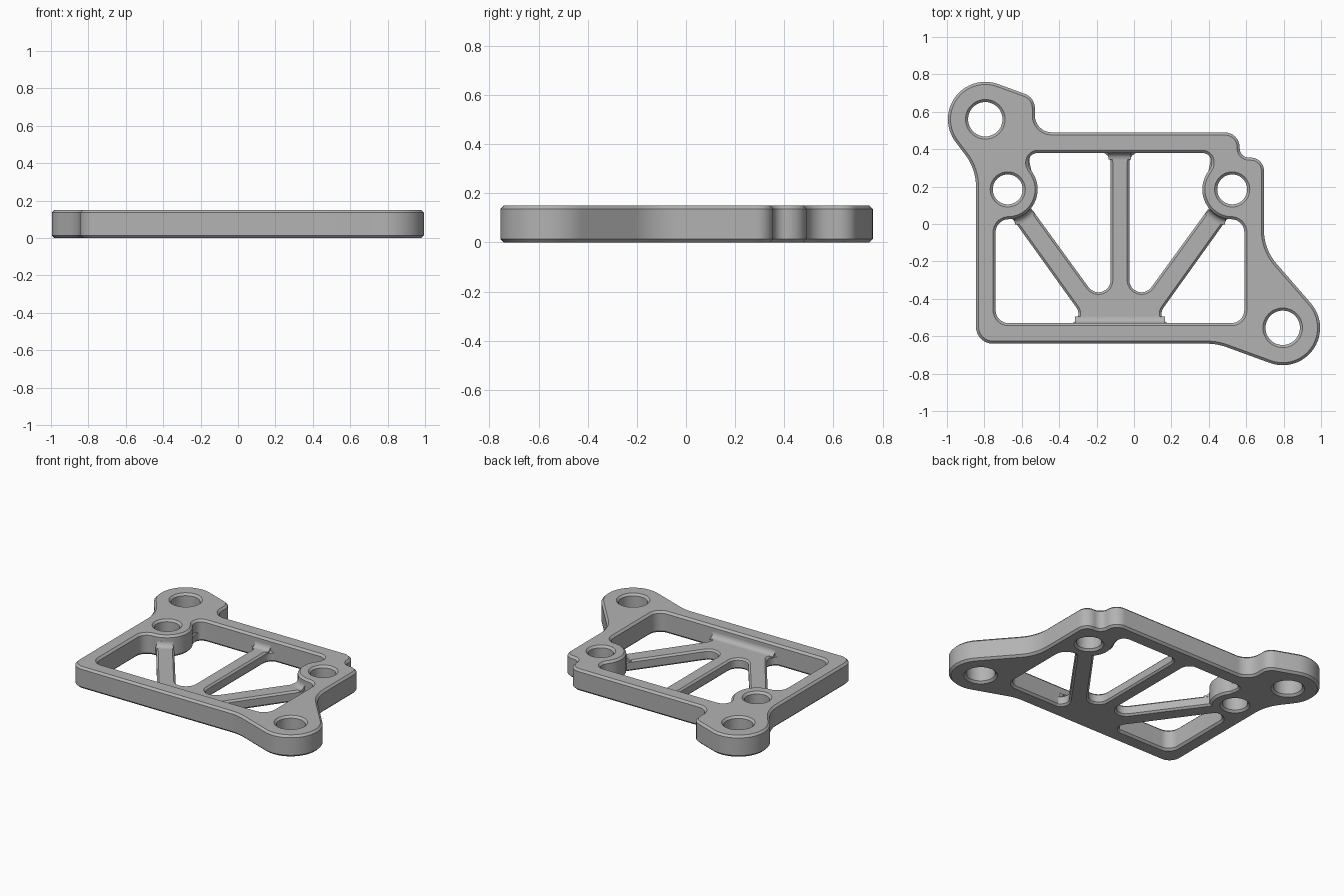
import bpy, bmesh
from math import radians, cos, sin, tan
from mathutils import Vector

cube = bpy.data.objects.get("Cube")
if cube:
    bpy.data.objects.remove(cube)

HEIGHT, RIB_HEIGHT, MID_X = 0.15, 0.075, -0.075

metal = bpy.data.materials.new("plain_grey")
metal.use_nodes = True
grey = (0.45, 0.45, 0.45, 1)
metal.diffuse_color = grey
metal.node_tree.nodes["Principled BSDF"].inputs["Base Color"].default_value = grey


def arc(cx, cy, r, start, end, steps=16):
    """Points (x, y, no rounding) along an arc given in degrees."""
    angles = [radians(start + (end - start) * i / steps) for i in range(steps + 1)]
    return [(cx + r * cos(a), cy + r * sin(a), 0) for a in angles]


def circle(cx, cy, r):
    return arc(cx, cy, r, 0, 360, 48)[:-1]


def rounded(corners, steps=8):
    """Replace each (x, y, radius) corner by a tangent arc."""
    out = []
    for i, (x, y, r) in enumerate(corners):
        p = Vector((x, y))
        if not r:
            out.append(p)
            continue
        a = (Vector(corners[i - 1][:2]) - p).normalized()
        b = (Vector(corners[(i + 1) % len(corners)][:2]) - p).normalized()
        half = a.angle(b) / 2
        centre = p + (a + b).normalized() * (r / sin(half))
        start, end = p + a * (r / tan(half)) - centre, p + b * (r / tan(half)) - centre
        sweep = start.angle_signed(end)
        for k in range(steps + 1):
            t = -sweep * k / steps
            out.append(centre + Vector((start.x * cos(t) - start.y * sin(t),
                                        start.x * sin(t) + start.y * cos(t))))
    return out


def mirror(corners):
    return [(2 * MID_X - x, y, r) for x, y, r in reversed(corners)]


def finish(name, bm):
    bmesh.ops.remove_doubles(bm, verts=bm.verts, dist=0.0002)
    bmesh.ops.recalc_face_normals(bm, faces=bm.faces)
    mesh = bpy.data.meshes.new(name)
    bm.to_mesh(mesh)
    bm.free()
    mesh.materials.clear()
    mesh.materials.append(metal)
    ob = bpy.data.objects.new(name, mesh)
    bpy.context.collection.objects.link(ob)
    bpy.ops.object.select_all(action="DESELECT")
    ob.select_set(True)
    bpy.context.view_layer.objects.active = ob
    bpy.ops.object.shade_smooth_by_angle(angle=radians(30))


def plate(name, height, chamfer, loops):
    """Chamfered flat plate; the first loop is the rim, the others are openings."""
    curve = bpy.data.curves.new(name + "_profile", "CURVE")
    curve.dimensions, curve.fill_mode = "2D", "BOTH"
    curve.extrude = height / 2 - chamfer
    curve.bevel_depth, curve.bevel_resolution, curve.offset = chamfer, 0, -chamfer
    for loop in loops:
        pts = rounded(loop)
        spline = curve.splines.new("POLY")
        spline.points.add(len(pts) - 1)
        for sp, p in zip(spline.points, pts):
            sp.co = (p.x, p.y, 0, 1)
        spline.use_cyclic_u = True
    temp = bpy.data.objects.new(name + "_profile", curve)
    bpy.context.collection.objects.link(temp)
    mesh = bpy.data.meshes.new_from_object(
        temp.evaluated_get(bpy.context.evaluated_depsgraph_get()))
    bm = bmesh.new()
    bm.from_mesh(mesh)
    bmesh.ops.translate(bm, verts=bm.verts, vec=(0, 0, height / 2))
    bpy.data.objects.remove(temp)
    bpy.data.meshes.remove(mesh)
    bpy.data.curves.remove(curve)
    finish(name, bm)


def blend(name, path, r=0.035):
    """Concave fillet strip; path holds wall points with the direction away from the wall."""
    arc_pts = [(r - r * sin(radians(a)), r - r * cos(radians(a))) for a in range(0, 91, 15)]
    section = [(-0.01, -0.01), (r, -0.01)] + arc_pts[::-1] + [(-0.01, r)]
    section = [(-0.01, -0.01), (r, -0.01)] + arc_pts + [(-0.01, r)]
    bm = bmesh.new()
    rings = [[bm.verts.new((x + nx * d, y + ny * d, RIB_HEIGHT + h)) for d, h in section]
             for x, y, nx, ny in path]
    n = len(section)
    for a, b in zip(rings, rings[1:]):
        for i in range(n):
            bm.faces.new((a[i], a[(i + 1) % n], b[(i + 1) % n], b[i]))
    bm.faces.new(rings[0])
    bm.faces.new(rings[-1])
    finish(name, bm)


# Frame: outer rim with two mounting ears
rim = ([(-0.845, -0.64, 0.09), (0.444, -0.64, 0.3)]
       + arc(0.795, -0.555, 0.2, -110, 41, 32)
       + [(0.695, -0.135, 0.27), (0.695, 0.355, 0.07), (0.565, 0.355, 0.05),
          (0.565, 0.49, 0.08), (-0.53, 0.49, 0.09), (-0.53, 0.676, 0.08)]
       + arc(-0.795, 0.56, 0.2, 70, 217, 32) + [(-0.845, 0.294, 0.28)])

# Central window, bulging around the two screw bosses
half_window = ([(-0.74, -0.53, 0.07), (-0.74, 0.025, 0.07)]
               + arc(-0.675, 0.185, 0.16, -85, 30)
               + [(-0.565, 0.31, 0.05), (-0.565, 0.38, 0.05)])
window = half_window + mirror(half_window)

screws = [(-0.675, 0.185), (0.525, 0.185)]
ears = [(-0.795, 0.56), (0.795, -0.555)]
plate("frame", HEIGHT, 0.014,
      [rim, window] + [circle(x, y, 0.08) for x, y in screws]
      + [circle(x, y, 0.092) for x, y in ears])

# Low ribs: a thin web with four openings, its rim buried in the frame
web_half = [(-0.79, -0.585, 0), (-0.79, 0.3, 0), (-0.64, 0.34, 0), (-0.64, 0.435, 0)]
side_opening = [(-0.745, -0.535, 0.06), (-0.745, 0.03, 0.06),
                (-0.65, 0.03, 0.03), (-0.245, -0.535, 0.055)]
inner_opening = ([(-0.57, 0.385, 0.045), (-0.125, 0.385, 0.06), (-0.125, -0.5, 0.065)]
                 + arc(-0.675, 0.185, 0.152, -38, 30))
plate("ribs", RIB_HEIGHT, 0.012,
      [web_half + mirror(web_half), side_opening, mirror(side_opening),
       inner_opening, mirror(inner_opening)] + [circle(x, y, 0.09) for x, y in screws])

# Fillets where the ribs meet the frame walls
blend("middle_rib_back_blend", [(MID_X - 0.06, 0.38, 0, -1), (MID_X + 0.06, 0.38, 0, -1)])
blend("web_front_blend", [(MID_X - 0.24, -0.53, 0, 1), (MID_X + 0.24, -0.53, 0, 1)])
for name, (cx, cy), start, end in (("right_boss_blend", screws[0], -78, -42),
                                   ("left_boss_blend", screws[1], 222, 258)):
    blend(name, [(x, y, (x - cx) / 0.16, (y - cy) / 0.16)
                 for x, y, _ in arc(cx, cy, 0.16, start, end, 8)])
